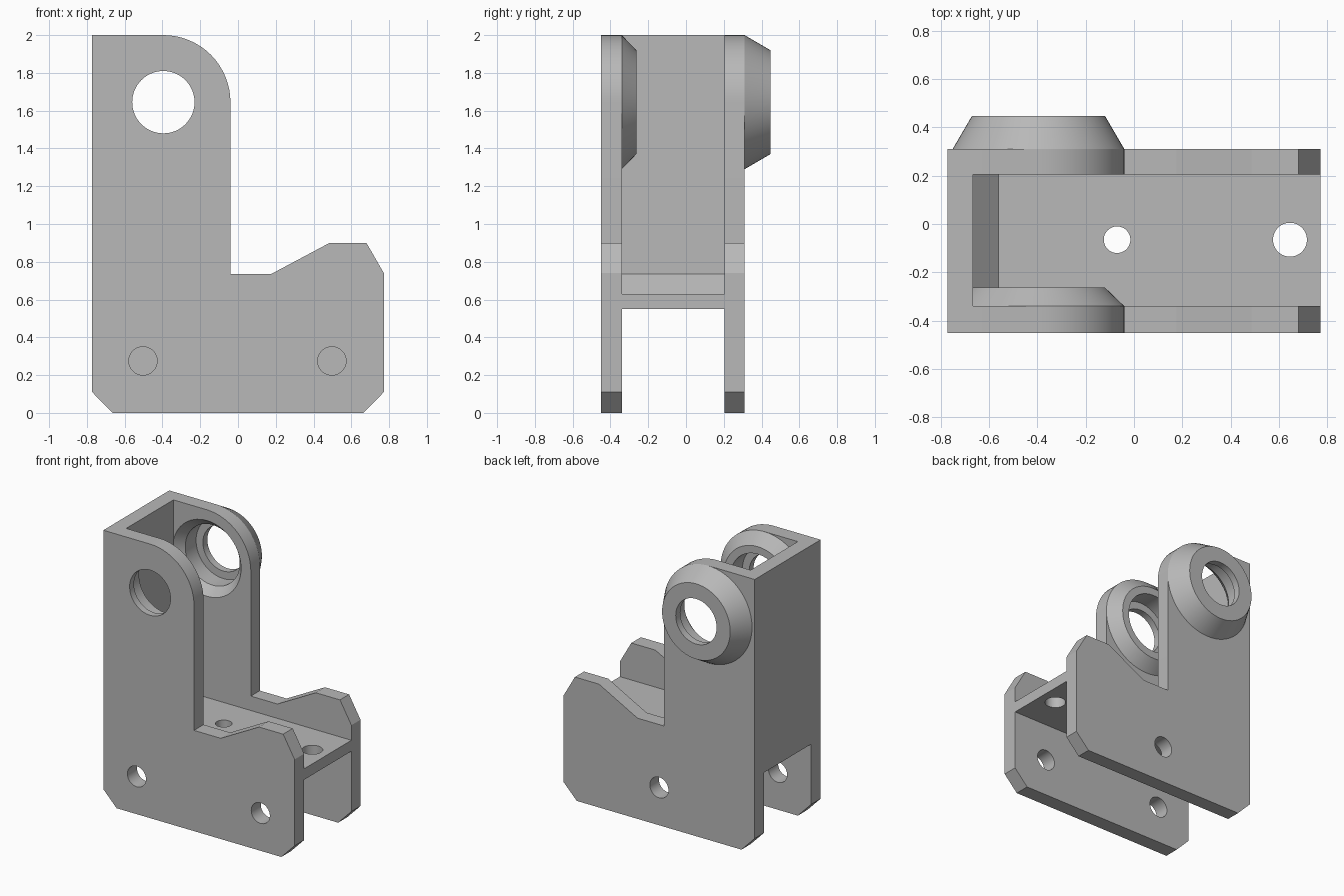
import bpy, bmesh
from math import sin, cos, pi, radians

if "Cube" in bpy.data.objects:
    bpy.data.objects.remove(bpy.data.objects["Cube"])

GREY = (0.48, 0.48, 0.48, 1)
mat = bpy.data.materials.new("plain grey")
mat.use_nodes = True
mat.diffuse_color = GREY
mat.node_tree.nodes["Principled BSDF"].inputs["Base Color"].default_value = GREY

SEG = 64
PX, PZ = -0.395, 1.645          # pivot axis
FRONT = (-0.45, -0.34)          # plate y ranges
BACK = (0.205, 0.31)
HALF = 0.772                    # half length in x
HOLE, POCKET, RIM, BASE = 0.165, 0.22, 0.275, 0.355


def finish(name, bm):
    bmesh.ops.recalc_face_normals(bm, faces=bm.faces)
    mesh = bpy.data.meshes.new(name)
    bm.to_mesh(mesh)
    bm.free()
    obj = bpy.data.objects.new(name, mesh)
    bpy.context.collection.objects.link(obj)
    mesh.materials.append(mat)
    return obj


def extrude_profile(name, points, y0, y1):
    """Extrude an (x, z) outline from y0 to y1."""
    bm = bmesh.new()
    face = bm.faces.new([bm.verts.new((x, y0, z)) for x, z in points])
    new = bmesh.ops.extrude_face_region(bm, geom=[face])["geom"]
    verts = [v for v in new if isinstance(v, bmesh.types.BMVert)]
    bmesh.ops.translate(bm, verts=verts, vec=(0, y1 - y0, 0))
    return finish(name, bm)


def lathe(name, profile, closed=True, x=PX, z=PZ, upright=False):
    """Spin (radius, offset) points about y, or about z when upright."""
    bm = bmesh.new()
    rings = []
    for r, t in profile:
        ring = []
        for i in range(SEG):
            u, v = r * cos(2 * pi * i / SEG), r * sin(2 * pi * i / SEG)
            ring.append(bm.verts.new((x + u, z + v, t) if upright
                                     else (x + u, t, z + v)))
        rings.append(ring)
    pairs = list(zip(rings, rings[1:]))
    if closed:
        pairs.append((rings[-1], rings[0]))
    else:
        bm.faces.new(rings[0])
        bm.faces.new(rings[-1])
    for a, b in pairs:
        for i in range(SEG):
            j = (i + 1) % SEG
            bm.faces.new((a[i], a[j], b[j], b[i]))
    return finish(name, bm)


def cut(obj, cutter):
    cutter.hide_render = True
    mod = obj.modifiers.new("cut", "BOOLEAN")
    mod.operation = "DIFFERENCE"
    mod.solver = "EXACT"
    mod.object = cutter
    bpy.context.view_layer.objects.active = obj
    bpy.ops.object.modifier_apply(modifier=mod.name)
    bpy.data.objects.remove(cutter)


def drill(obj, r, x, z, y0=-1, y1=1):
    cut(obj, lathe("drill", [(r, y0), (r, y1)], False, x, z))


# Side plate outline with a rounded upper corner
arc = [(PX + BASE * cos(a), PZ + BASE * sin(a))
       for a in (pi / 2 * i / 16 for i in range(17))]
outline = [(-HALF, 0.11), (-0.665, 0), (0.665, 0), (HALF, 0.11), (HALF, 0.74),
           (0.68, 0.9), (0.485, 0.9), (0.175, 0.735), (PX + BASE, 0.735)]
outline += arc + [(-HALF, 2)]

# Front plate: two mounting holes, pivot hole and bearing pocket
front_plate = extrude_profile("front_plate", outline, *FRONT)
for x in (-0.503, 0.497):
    drill(front_plate, 0.075, x, 0.275)
drill(front_plate, HOLE, PX, PZ)
drill(front_plate, POCKET, PX, PZ, -0.4, 0)

# Back plate: one mounting hole and a flared bearing pocket
back_plate = extrude_profile("back_plate", outline, *BACK)
drill(back_plate, 0.075, 0, 0.275)
flare = 0.27
cut(back_plate, lathe("flare_cutter", [(RIM + 0.01, BACK[0] - 0.01), (POCKET, flare),
                                       (POCKET, 0.5)], False))

# Back wall, corner fillet and floor in one profile between the plates
channel = extrude_profile("wall_and_floor", [
    (-HALF, 0.55), (HALF, 0.55), (HALF, 0.63), (-0.56, 0.63),
    (-0.665, 0.735), (-0.665, 2), (-HALF, 2)], FRONT[1], BACK[0])
for x, r in ((-0.07, 0.055), (0.645, 0.07)):
    cut(channel, lathe("floor_drill", [(r, 0.4), (r, 0.7)], False,
                       x, -0.065, upright=True))

# Tapered bearing bosses
front_boss = lathe("front_boss", [(BASE, FRONT[1]), (RIM, -0.263),
                                  (POCKET, -0.263), (POCKET, FRONT[1])])
back_boss = lathe("back_boss", [(BASE, BACK[1]), (RIM, 0.447), (HOLE, 0.447),
                                (HOLE, 0.395), (POCKET, 0.395), (POCKET, BACK[1])])

# Smooth round surfaces, keep edges crisp
bpy.ops.object.select_all(action="DESELECT")
for obj in (front_plate, back_plate, channel, front_boss, back_boss):
    obj.select_set(True)
    bpy.context.view_layer.objects.active = obj
bpy.ops.object.shade_smooth_by_angle(angle=radians(20))
